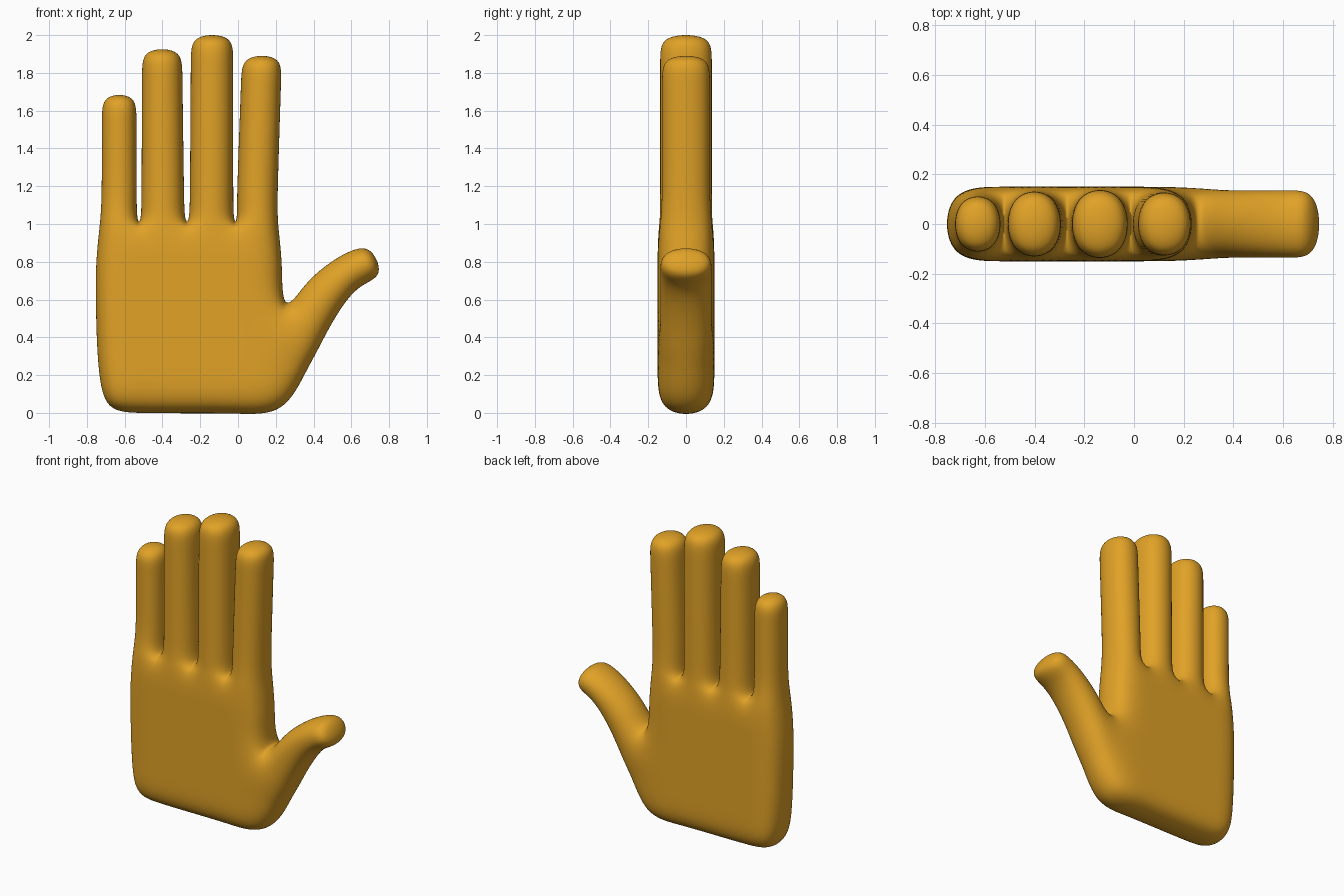
import bpy, bmesh

default = bpy.data.objects.get("Cube")
if default:
    bpy.data.objects.remove(default, do_unlink=True)

# Single skin colour
SKIN = (0.75, 0.36, 0.02, 1)
skin = bpy.data.materials.new("golden_skin")
skin.use_nodes = True
skin.diffuse_color = SKIN
bsdf = next(n for n in skin.node_tree.nodes if n.type == 'BSDF_PRINCIPLED')
bsdf.inputs["Base Color"].default_value = SKIN
bsdf.inputs["Roughness"].default_value = 0.6

PALM_DEPTH = 0.15
bm = bmesh.new()
back_of = {}


def point(x, z, depth=PALM_DEPTH):
    """Front cage vertex with a matching one on the back."""
    front = bm.verts.new((x, -depth, z))
    back_of[front] = bm.verts.new((x, depth, z))
    return front


def extend(edge, rings):
    """Grow a digit from an edge, one quad per ring."""
    a, b = edge
    for c, d in rings:
        bm.faces.new((a, b, d, c))
        a, b = c, d


# Palm: left edge, right edge and height of each row, from wrist to knuckles
inner = (-0.525, -0.27, -0.012)
palm_rows = [
    ((-0.71, 0.0), -0.012, (0.245, -0.025)),
    ((-0.752, 0.23), 0.23, (0.385, 0.23)),
    ((-0.762, 0.53), 0.53, (0.24, 0.53)),
    ((-0.765, 0.78), 0.78, (0.248, 0.78)),
    ((-0.742, 0.98), 0.98, (0.222, 0.98)),
]
grid = [[point(*lo)] + [point(x, z) for x in inner] + [point(*hi)]
        for lo, z, hi in palm_rows]
for low, high in zip(grid, grid[1:]):
    for i in range(len(low) - 1):
        bm.faces.new((low[i], low[i + 1], high[i + 1], high[i]))

# Fingers: base centre, base half width, tip centre, tip half width, depth, tip height
fingers = [
    (-0.629, 0.101, -0.629, 0.099, 0.121, 1.683),
    (-0.398, 0.123, -0.402, 0.115, 0.142, 1.925),
    (-0.140, 0.125, -0.137, 0.122, 0.149, 2.0),
    (0.100, 0.117, 0.127, 0.115, 0.138, 1.89),
]
KNUCKLE, CAP = 1.1, 0.14
knuckles = grid[-1]
for i, (bx, bw, tx, tw, depth, tip) in enumerate(fingers):
    top = tip + 0.08 * CAP
    rings = []
    for z in (KNUCKLE, (KNUCKLE + top - CAP) / 2, top - CAP, top):
        t = (z - KNUCKLE) / (top - KNUCKLE)
        x, w = bx + (tx - bx) * t, bw + (tw - bw) * t
        rings.append((point(x - w, z, depth), point(x + w, z, depth)))
    extend((knuckles[i], knuckles[i + 1]), rings)

# Thumb: upper and lower points of each ring
thumb = [((0.34, 0.69), (0.475, 0.42)), ((0.47, 0.80), (0.575, 0.59)),
         ((0.60, 0.875), (0.66, 0.675)), ((0.708, 0.892), (0.782, 0.722))]
extend((grid[2][-1], grid[1][-1]),
       [(point(*up, 0.147), point(*low, 0.147)) for up, low in thumb])

# Close the back and walls of the cage
front_faces = list(bm.faces)
rim = [e for e in bm.edges if len(e.link_faces) == 1]
for face in front_faces:
    bm.faces.new([back_of[v] for v in reversed(face.verts)])
for edge in rim:
    a, b = edge.verts
    bm.faces.new((a, b, back_of[b], back_of[a]))
bmesh.ops.recalc_face_normals(bm, faces=bm.faces)
for face in bm.faces:
    face.smooth = True

mesh = bpy.data.meshes.new("hand")
bm.to_mesh(mesh)
bm.free()
mesh.materials.append(skin)
hand = bpy.data.objects.new("hand", mesh)
bpy.context.collection.objects.link(hand)

# Round the cage
subdivision = hand.modifiers.new("rounding", 'SUBSURF')
subdivision.levels = subdivision.render_levels = 4
